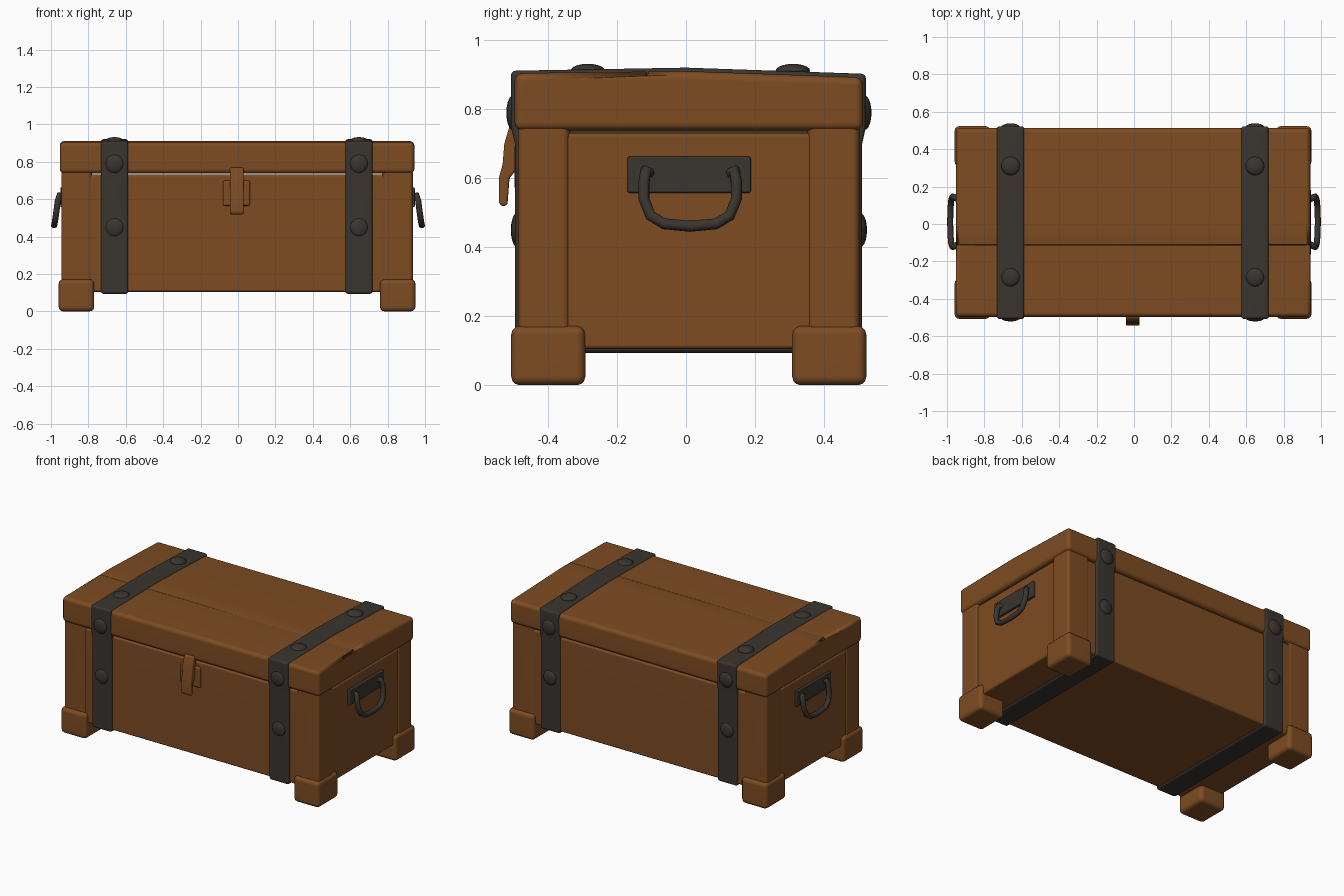
import bpy, bmesh, math
from mathutils import Vector

if "Cube" in bpy.data.objects:
    bpy.data.objects.remove(bpy.data.objects["Cube"])


def material(name, rgb):
    m = bpy.data.materials.new(name)
    m.diffuse_color = (*rgb, 1)
    m.use_nodes = True
    m.node_tree.nodes["Principled BSDF"].inputs["Base Color"].default_value = m.diffuse_color
    return m


WOOD = material("brown wood", (0.205, 0.072, 0.016))
IRON = material("dark iron", (0.042, 0.035, 0.029))
CX = -0.005  # the chest sits slightly off centre
CY = 0.008


def finish(bm, name, mat, bevel=0.0, segments=3):
    bmesh.ops.recalc_face_normals(bm, faces=bm.faces[:])
    if bevel:
        edges = [e for e in bm.edges if e.calc_face_angle(0) > 0.5]
        bmesh.ops.bevel(bm, geom=edges, offset=bevel, segments=segments,
                        profile=0.5, affect='EDGES', clamp_overlap=True)
    for f in bm.faces:
        f.smooth = True
    me = bpy.data.meshes.new(name)
    bm.to_mesh(me)
    bm.free()
    me.materials.append(mat)
    ob = bpy.data.objects.new(name, me)
    bpy.context.collection.objects.link(ob)
    return ob


def weighted(ob):
    ob.modifiers.new("normals", 'WEIGHTED_NORMAL').keep_sharp = True
    return ob


def box(name, mat, lo, hi, bevel=0.02):
    bm = bmesh.new()
    bmesh.ops.create_cube(bm, size=1)
    lo, hi = Vector(lo), Vector(hi)
    for v in bm.verts:
        v.co = (lo + hi) / 2 + v.co * (hi - lo)
    return weighted(finish(bm, name, mat, bevel))


def extrude_profile(name, mat, yz, x0, x1, bevel):
    """Closed (y, z) outline pushed along x."""
    bm = bmesh.new()
    face = bm.faces.new([bm.verts.new((x0, y, z)) for y, z in yz])
    ext = bmesh.ops.extrude_face_region(bm, geom=[face])
    verts = [g for g in ext['geom'] if isinstance(g, bmesh.types.BMVert)]
    bmesh.ops.translate(bm, verts=verts, vec=(x1 - x0, 0, 0))
    return finish(bm, name, mat, bevel)


# Body, slightly inset between the corner posts
box("body", WOOD, (CX - 0.932, CY - 0.49, 0.105), (CX + 0.932, CY + 0.492, 0.732), 0.012)

# Corner posts and feet
for sx, side in ((-1, "left"), (1, "right")):
    for sy, end in ((-1, "front"), (1, "back")):
        def corner(name, w, d, ox, oy, z0, z1, bevel):
            xs = sorted((CX + sx * ox, CX + sx * (ox - w)))
            ys = sorted((CY + sy * oy, CY + sy * (oy - d)))
            box(f"{end}_{side}_{name}", WOOD, (xs[0], ys[0], z0), (xs[1], ys[1], z1), bevel)
        corner("post", 0.165, 0.15, 0.94, 0.495, 0.105, 0.76, 0.02)
        corner("foot", 0.19, 0.215, 0.954, 0.515, 0.0, 0.172, 0.025)

# Lid with one plank seam cut along the top
lid = extrude_profile("lid", WOOD,
                      [(-0.497, 0.738), (-0.497, 0.905), (0.0, 0.911), (0.514, 0.893), (0.514, 0.738)],
                      CX - 0.948, CX + 0.948, 0.024)
cutter = extrude_profile("seam_cutter", WOOD,
                         [(-0.120, 0.93), (-0.112, 0.897), (-0.104, 0.93)], -1.2, 1.2, 0)
cutter.hide_render = True
cutter.hide_viewport = True
cut = lid.modifiers.new("seam", 'BOOLEAN')
cut.operation = 'DIFFERENCE'
cut.object = cutter
weighted(lid)

# Iron straps wrapped round body and lid, with flat rivets
STRAP = [(-0.496, 0.094), (-0.496, 0.70), (-0.508, 0.75), (-0.508, 0.912), (0.0, 0.921),
         (0.522, 0.903), (0.522, 0.75), (0.511, 0.70), (0.511, 0.094)]


def rivet(name, loc, squash):
    bm = bmesh.new()
    bmesh.ops.create_uvsphere(bm, u_segments=16, v_segments=10, radius=0.05)
    for v in bm.verts:
        v.co = Vector(a * b for a, b in zip(v.co, squash)) + Vector(loc)
    finish(bm, name, IRON)


for cx, side in ((-0.66, "left"), (0.647, "right")):
    weighted(extrude_profile(f"{side}_strap", IRON, STRAP, cx - 0.073, cx + 0.073, 0.014))
    for i, y in enumerate((-0.285, 0.31)):
        rivet(f"{side}_top_rivet_{i}", (cx, y, 0.912), (1, 1, 0.4))
    for i, z in enumerate((0.79, 0.45)):
        y0, y1 = ((-0.503, 0.518), (-0.49, 0.505))[i]
        rivet(f"{side}_front_rivet_{i}", (cx, y0, z), (1, 0.36, 1))
        rivet(f"{side}_back_rivet_{i}", (cx, y1, z), (1, 0.4, 1))

# Wooden latch hanging from the lid, and its backing block
extrude_profile_latch = [(-0.48, 0.775), (-0.508, 0.765), (-0.527, 0.70), (-0.532, 0.64), (-0.543, 0.60),
                         (-0.543, 0.53), (-0.535, 0.518), (-0.518, 0.522), (-0.512, 0.60), (-0.48, 0.64)]
weighted(extrude_profile("latch", WOOD, extrude_profile_latch, -0.044, 0.03, 0.009))
box("latch_block", WOOD, (-0.08, -0.497, 0.565), (0.065, -0.45, 0.70), 0.01)

# End handles: mounting plate and hanging U-shaped bar
BAR = [(0.935, 0.118, 0.615), (0.956, 0.128, 0.622), (0.964, 0.134, 0.59), (0.970, 0.134, 0.54),
       (0.977, 0.115, 0.492), (0.981, 0.075, 0.468), (0.983, 0.0, 0.461)]
for sx, side in ((-1, "left"), (1, "right")):
    xs = sorted((sx * 0.90, sx * 0.945 + (-0.005 if sx < 0 else 0)))
    box(f"{side}_handle_plate", IRON, (xs[0], -0.17, 0.558), (xs[1], 0.188, 0.663), 0.006)
    path = BAR + [(x, -y, z) for x, y, z in reversed(BAR[:-1])]
    cu = bpy.data.curves.new(f"{side}_handle_bar", 'CURVE')
    cu.dimensions = '3D'
    cu.bevel_depth = 0.017
    cu.bevel_resolution = 2
    cu.use_fill_caps = True
    sp = cu.splines.new('POLY')
    sp.points.add(len(path) - 1)
    for p, (x, y, z) in zip(sp.points, path):
        p.co = (sx * x, y + 0.012, z, 1)
    sp.use_smooth = True
    cu.materials.append(IRON)
    bar = bpy.data.objects.new(f"{side}_handle_bar", cu)
    bpy.context.collection.objects.link(bar)
    bpy.ops.object.select_all(action='DESELECT')
    bar.select_set(True)
    bpy.context.view_layer.objects.active = bar
    bpy.ops.object.convert(target='MESH')
